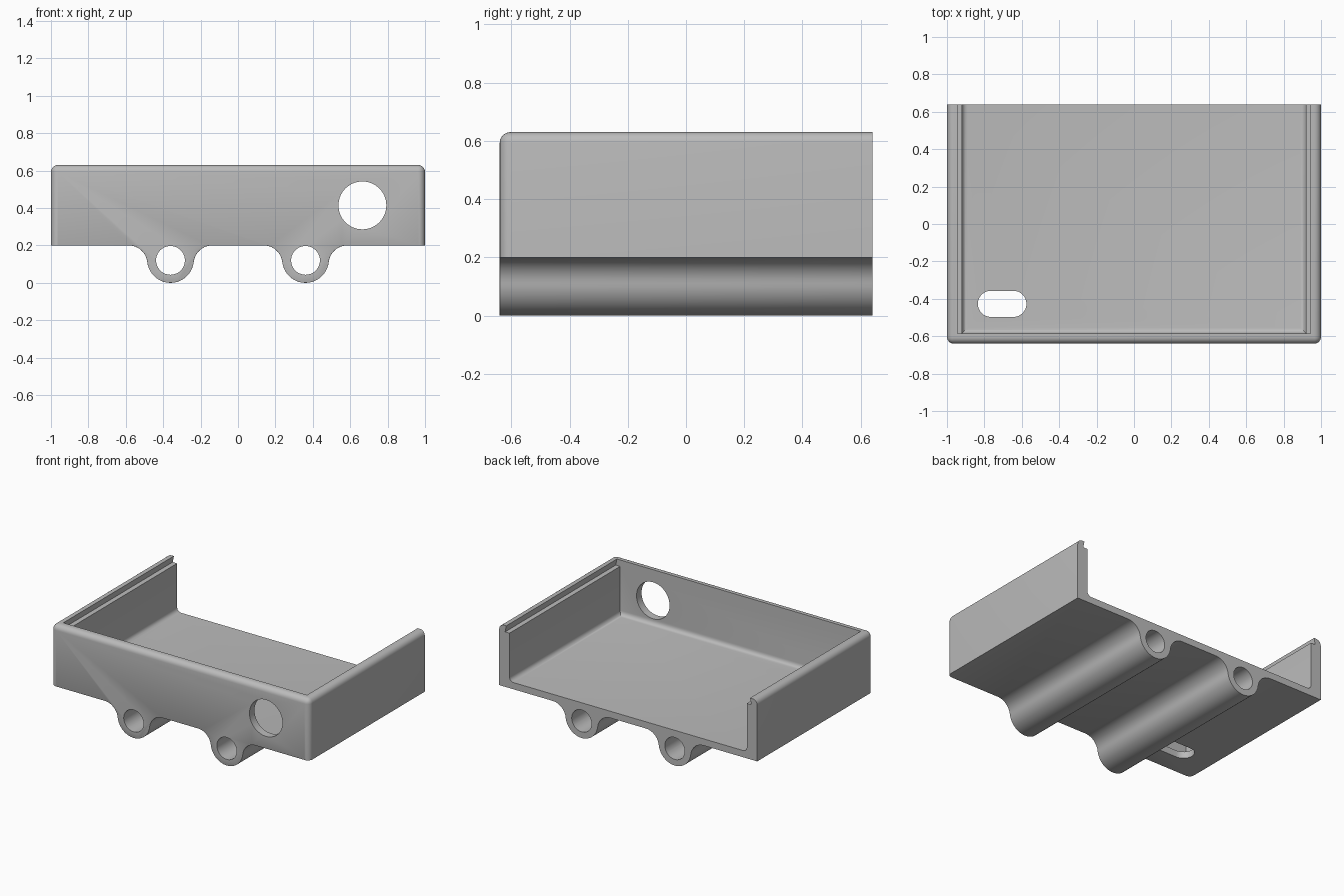
import bpy
import bmesh
from math import pi, cos, sin, sqrt, atan2, radians

if "Cube" in bpy.data.objects:
    bpy.data.objects.remove(bpy.data.objects["Cube"])

HALF_W, HALF_D, TOP, BASE = 1.0, 0.64, 0.63, 0.2
INNER_W, INNER_FRONT, FLOOR, STEP = 0.92, -0.585, 0.247, 0.585
TUBE_X, TUBE_R, FILLET = 0.361, 0.125, 0.1

grey = bpy.data.materials.new("plain grey")
grey.use_nodes = True
colour = (0.5, 0.5, 0.5, 1)
grey.diffuse_color = colour
grey.node_tree.nodes["Principled BSDF"].inputs["Base Color"].default_value = colour


def arc(cx, cz, r, start, end, n):
    return [(cx + r * cos(start + (end - start) * i / n),
             cz + r * sin(start + (end - start) * i / n)) for i in range(n + 1)]


def extrude(points, place, low, high):
    """Prism from a 2D outline; place(a, b, t) gives the 3D position."""
    bm = bmesh.new()
    face = bm.faces.new([bm.verts.new(place(a, b, low)) for a, b in points])
    extra = bmesh.ops.extrude_face_region(bm, geom=[face])["geom"]
    shift = place(0, 0, high - low)
    bmesh.ops.translate(bm, vec=shift,
                        verts=[v for v in extra if isinstance(v, bmesh.types.BMVert)])
    bmesh.ops.recalc_face_normals(bm, faces=bm.faces)
    return bm


def along_y(a, b, t):
    return (a, t, b)


def along_z(a, b, t):
    return (a, b, t)


def round_edges(bm, rule, size, segments):
    edges = [e for e in bm.edges if rule(e.verts[0].co, e.verts[1].co)]
    bmesh.ops.bevel(bm, geom=edges, offset=size, segments=segments,
                    profile=0.5, affect='EDGES', clamp_overlap=True)


def make(name, bm):
    bmesh.ops.recalc_face_normals(bm, faces=bm.faces)
    mesh = bpy.data.meshes.new(name)
    bm.to_mesh(mesh)
    bm.free()
    obj = bpy.data.objects.new(name, mesh)
    mesh.materials.append(grey)
    bpy.context.collection.objects.link(obj)
    return obj


# Underside outline of one tube, blended into the floor on both sides
def tube_outline(x):
    dz = BASE - FILLET - TUBE_R
    dx = sqrt((TUBE_R + FILLET) ** 2 - dz ** 2)
    tilt = atan2(-dz, dx)
    left = arc(x - dx, BASE - FILLET, FILLET, pi / 2, tilt, 10)
    bowl = arc(x, TUBE_R, TUBE_R, pi + tilt, 2 * pi - tilt, 28)
    right = arc(x + dx, BASE - FILLET, FILLET, pi - tilt, pi / 2, 10)
    return left + bowl[1:-1] + right


# Tray body with rounded outer edges
outline = [(-HALF_W, TOP), (-HALF_W, BASE)]
outline += tube_outline(-TUBE_X) + tube_outline(TUBE_X)
outline += [(HALF_W, BASE), (HALF_W, TOP)]
body = extrude(outline, along_y, -HALF_D, HALF_D)


def outer_edge(a, b):
    front = max(a.y, b.y) < -HALF_D + 0.001
    top = min(a.z, b.z) > TOP - 0.001
    side = abs(a.x + b.x) > 2 * HALF_W - 0.001
    return (front and (top or side)) or (top and side)


def lower_front_edge(a, b):
    return max(a.y, b.y) < -HALF_D + 0.001 and max(a.z, b.z) < BASE + 0.001


round_edges(body, outer_edge, 0.037, 6)
round_edges(body, lower_front_edge, 0.008, 2)
tray = make("tray", body)

# Inside space, open at the back, with lid grooves along the side walls
half = [(INNER_W, FLOOR), (INNER_W, STEP), (0.954, STEP), (0.945, TOP), (0.945, TOP + 0.1)]
cavity = extrude(half + [(-x, z) for x, z in reversed(half)],
                 along_y, INNER_FRONT, HALF_D + 0.1)


def floor_edge(a, b):
    low = max(a.z, b.z) < FLOOR + 0.001
    return low and (abs(a.x + b.x) > 2 * INNER_W - 0.001 or max(a.y, b.y) < INNER_FRONT + 0.001)


round_edges(cavity, floor_edge, 0.03, 5)
cutters = [make("cavity_cutter", cavity)]

# Tube bores
for side, x in (("right", -TUBE_X), ("left", TUBE_X)):
    bore = arc(x, 0.12, 0.077, 0, 2 * pi, 40)[:-1]
    cutters.append(make(side + "_bore_cutter", extrude(bore, along_y, -1, 1)))

# Round opening in the front wall
port = arc(0.665, 0.414, 0.128, 0, 2 * pi, 56)[:-1]
cutters.append(make("port_cutter", extrude(port, along_y, -1, -0.4)))

# Slot in the floor
slot = arc(-0.645, -0.427, 0.07, -pi / 2, pi / 2, 16)
slot += arc(-0.765, -0.427, 0.07, pi / 2, 3 * pi / 2, 16)
cutters.append(make("slot_cutter", extrude(slot, along_z, 0.1, 0.4)))

bpy.ops.object.select_all(action='DESELECT')
tray.select_set(True)
bpy.context.view_layer.objects.active = tray
for cutter in cutters:
    cutter.hide_render = True
    cut = tray.modifiers.new(cutter.name, 'BOOLEAN')
    cut.operation = 'DIFFERENCE'
    cut.solver = 'EXACT'
    cut.object = cutter
    bpy.ops.object.modifier_apply(modifier=cut.name)
    bpy.data.objects.remove(cutter)

bpy.ops.object.shade_smooth_by_angle(angle=radians(30))
